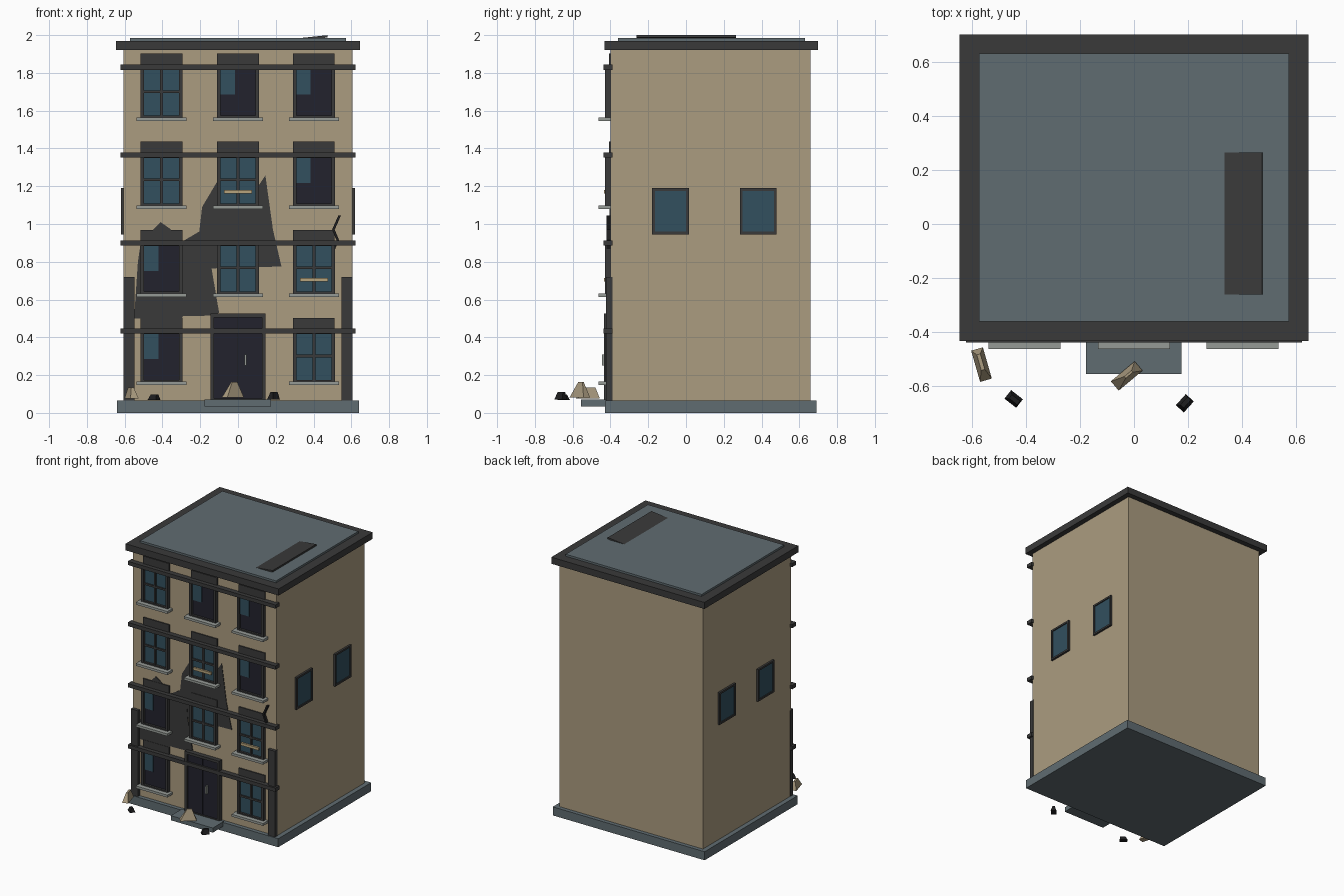
import bpy, bmesh, math
from mathutils import Matrix, Vector

if "Cube" in bpy.data.objects:
    bpy.data.objects.remove(bpy.data.objects["Cube"])


def material(name, rgb):
    m = bpy.data.materials.new(name)
    m.diffuse_color = (*rgb, 1)
    m.use_nodes = True
    m.node_tree.nodes["Principled BSDF"].inputs["Base Color"].default_value = m.diffuse_color
    return m


WALL = material("tan plaster", (0.407, 0.332, 0.216))
STONE = material("blue grey stone", (0.117, 0.150, 0.165))
DARK = material("charcoal trim", (0.042, 0.042, 0.042))
GLASS = material("blue glass", (0.032, 0.080, 0.114))
VOID = material("dark interior", (0.016, 0.016, 0.026))
SILL = material("pale sill", (0.305, 0.328, 0.305))
PLANK = material("plank wood", (0.485, 0.376, 0.205))
BLACK = material("soot black", (0.013, 0.013, 0.014))

FRONT = -0.40          # y of the front wall


def finish(name, bm, mat):
    bmesh.ops.recalc_face_normals(bm, faces=bm.faces)
    me = bpy.data.meshes.new(name)
    bm.to_mesh(me)
    bm.free()
    me.materials.append(mat)
    ob = bpy.data.objects.new(name, me)
    bpy.context.collection.objects.link(ob)
    return ob


def add_box(bm, x, y, z):
    """Add a box given its (min, max) ranges."""
    c = Vector([(a + b) / 2 for a, b in (x, y, z)])
    s = [b - a for a, b in (x, y, z)]
    bmesh.ops.create_cube(bm, size=1, matrix=Matrix.Translation(c) @ Matrix.Diagonal((*s, 1)))


def box(name, x, y, z, mat):
    bm = bmesh.new()
    add_box(bm, x, y, z)
    return finish(name, bm, mat)


def plate(name, outline, y, depth, mat):
    """Flat plate parallel to the front wall from an (x, z) outline."""
    bm = bmesh.new()
    face = bm.faces.new([bm.verts.new((x, y, z)) for x, z in outline])
    out = bmesh.ops.extrude_face_region(bm, geom=[face])
    verts = [v for v in out["geom"] if isinstance(v, bmesh.types.BMVert)]
    bmesh.ops.translate(bm, verts=verts, vec=(0, -depth, 0))
    return finish(name, bm, mat)


def frame(name, x, z, y, t, mat, bars=False):
    """Rectangular frame, optionally with a cross of glazing bars."""
    bm = bmesh.new()
    add_box(bm, (x[0], x[0] + t), y, z)
    add_box(bm, (x[1] - t, x[1]), y, z)
    add_box(bm, (x[0] + t, x[1] - t), y, (z[1] - t, z[1]))
    add_box(bm, (x[0] + t, x[1] - t), y, (z[0], z[0] + t * 0.5))
    if bars:
        cx, cz, h = sum(x) / 2, sum(z) / 2, 0.007
        yb = (y[0] + 0.006, y[1])
        add_box(bm, (cx - h, cx + h), yb, (z[0] + t * 0.5, z[1] - t))
        add_box(bm, (x[0] + t, x[1] - t), yb, (cz - h, cz + h))
    return finish(name, bm, mat)


# Main masses
box("foundation", (-0.64, 0.64), (-0.43, 0.69), (0, 0.065), STONE)
box("walls", (-0.605, 0.605), (FRONT, 0.66), (0.065, 1.92), WALL)
box("roof_cornice", (-0.645, 0.645), (-0.432, 0.70), (1.92, 1.97), DARK)
box("roof_deck", (-0.573, 0.573), (-0.36, 0.63), (1.97, 1.985), STONE)
panel = box("roof_panel", (-0.073, 0.073), (-0.263, 0.263), (-0.006, 0.006), DARK)
panel.location = (0.402, 0.002, 1.986)
panel.rotation_euler = (0, math.radians(-6), 0)


# Front windows, bottom floor to top; B broken, I intact, P intact with a plank, D door
def window(cx, z0, kind):
    x, z = (cx - 0.112, cx + 0.112), (z0, z0 + 0.272)
    frame("window_frame", x, z, (-0.428, FRONT), 0.02, DARK, kind != "B")
    inner = (x[0] + 0.02, x[1] - 0.02)
    box("window_pane", inner, (-0.412, FRONT), (z0 + 0.01, z[1] - 0.02), VOID if kind == "B" else GLASS)
    box("window_sill", (cx - 0.133, cx + 0.133), (-0.462, FRONT), (z0 - 0.018, z0), SILL)
    box("window_lintel", (cx - 0.11, cx + 0.11), (-0.408, FRONT), (z[1], z0 + 0.338), DARK)
    if kind == "B":
        box("glass_shard", (inner[0], inner[0] + 0.075), (-0.418, -0.411), (z0 + 0.12, z[1] - 0.02), GLASS)
    if kind == "P":
        box("window_plank", (cx - 0.075, cx + 0.075), (-0.434, -0.42), (z0 + 0.063, z0 + 0.083), PLANK)


for floor, kinds in enumerate(("BDI", "BIP", "IPB", "IBB")):
    for cx, kind in zip((-0.405, 0.0, 0.402), kinds):
        if kind != "D":
            window(cx, 0.165 + 0.4665 * floor, kind)
    zb = 0.434 + 0.4655 * floor
    box("floor_band", (-0.622, 0.622), (-0.438, -0.39), (zb - 0.014, zb + 0.014), DARK)

# Doorway
frame("door_frame", (-0.146, 0.146), (0.065, 0.525), (-0.435, FRONT), 0.02, DARK)
for s in (-1, 1):
    box("door_leaf", sorted((s * 0.002, s * 0.126)), (-0.425, FRONT), (0.068, 0.505), VOID)
box("door_gap", (-0.002, 0.002), (-0.42, FRONT), (0.068, 0.505), BLACK)
box("door_handle", (0.035, 0.045), (-0.445, -0.424), (0.25, 0.31), SILL)
box("door_step", (-0.178, 0.176), (-0.555, -0.42), (0.035, 0.07), STONE)

# Corner pilasters and side windows
for s in (-1, 1):
    box("corner_pilaster", sorted((s * 0.548, s * 0.607)), (-0.424, -0.39), (0.065, 0.72), DARK)
    for cy in (-0.082, 0.383):
        bm = bmesh.new()
        y, z, xs = (cy - 0.097, cy + 0.097), (0.945, 1.19), sorted((s * 0.60, s * 0.62))
        for yy in ((y[0], y[0] + 0.014), (y[1] - 0.014, y[1])):
            add_box(bm, xs, yy, z)
        for zz in ((z[0], z[0] + 0.014), (z[1] - 0.014, z[1])):
            add_box(bm, xs, (y[0] + 0.014, y[1] - 0.014), zz)
        finish("side_window_frame", bm, DARK)
        box("side_window_pane", sorted((s * 0.60, s * 0.613)), (y[0] + 0.014, y[1] - 0.014),
            (z[0] + 0.014, z[1] - 0.014), GLASS)

# Fallen plaster patches and a crack on the front
plate("upper_bare_patch", [(-0.29, 0.91), (-0.205, 0.96), (-0.19, 1.09), (-0.11, 1.225), (0.10, 1.19),
      (0.145, 1.257), (0.185, 0.97), (0.23, 0.775), (-0.14, 0.765), (-0.20, 0.85)], FRONT, 0.004, DARK)
plate("lower_bare_patch", [(-0.55, 0.50), (-0.53, 0.80), (-0.515, 0.90), (-0.45, 0.97), (-0.41, 1.01),
      (-0.36, 0.975), (-0.29, 0.91), (-0.15, 0.90), (-0.14, 0.765), (-0.10, 0.53), (-0.14, 0.515),
      (-0.29, 0.512), (-0.30, 0.50)], FRONT, 0.006, DARK)
path = [(0.538, 1.045), (0.505, 0.97), (0.528, 0.915), (0.502, 0.855)]
plate("wall_crack", [(x - 0.007, z) for x, z in path] + [(x + 0.007, z) for x, z in reversed(path)],
      -0.398, 0.022, BLACK)


# Rubble: tapered chunks with a ridge on top
def chunk(name, loc, size, angle, ridge, mat):
    bm = bmesh.new()
    bmesh.ops.create_cube(bm, size=1)
    for v in bm.verts:
        if v.co.z > 0:
            v.co.x = v.co.x * ridge + 0.08
            v.co.y *= ridge * 0.6
        v.co.z += 0.5
        v.co = Vector([a * b for a, b in zip(v.co, size)])
    ob = finish(name, bm, mat)
    ob.location = loc
    ob.rotation_euler = (0, 0, math.radians(angle))


chunk("plaster_rubble", (-0.564, -0.52, 0.075), (0.12, 0.045, 0.06), 106, 0.5, WALL)
chunk("plaster_rubble", (-0.027, -0.562, 0.082), (0.115, 0.045, 0.082), 40, 0.3, WALL)
chunk("dark_rubble", (-0.445, -0.647, 0.068), (0.055, 0.04, 0.03), -38, 0.7, BLACK)
chunk("dark_rubble", (0.188, -0.663, 0.072), (0.055, 0.04, 0.038), 48, 0.7, BLACK)
